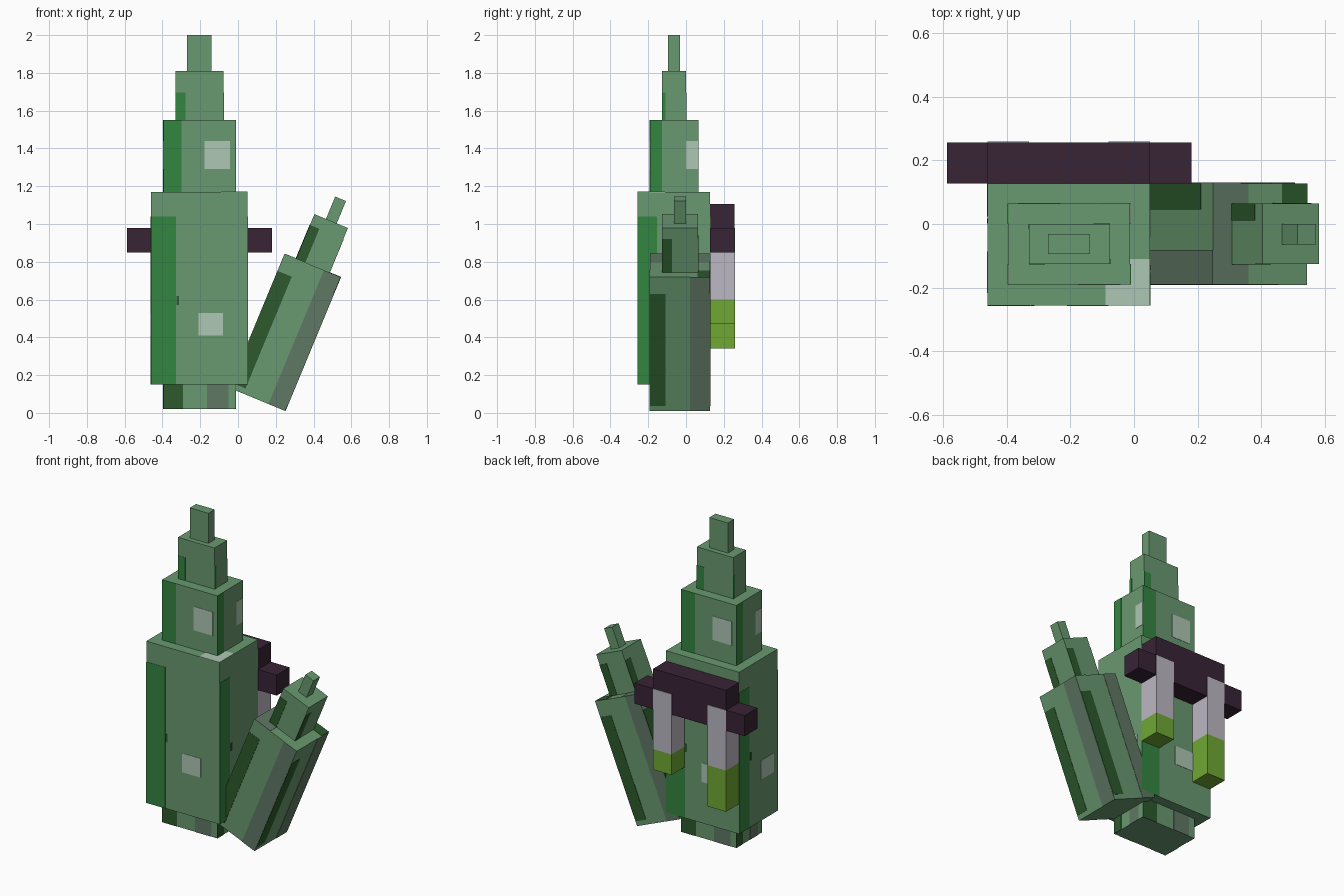
import bpy, bmesh, math
from mathutils import Matrix, Vector

if "Cube" in bpy.data.objects:
    bpy.data.objects.remove(bpy.data.objects["Cube"], do_unlink=True)


def linear(c):
    c /= 255
    return c / 12.92 if c <= 0.04045 else ((c + 0.055) / 1.055) ** 2.4


def material(name, r, g, b):
    mat = bpy.data.materials.new(name)
    mat.use_nodes = True
    col = (linear(r), linear(g), linear(b), 1)
    mat.diffuse_color = col
    mat.node_tree.nodes["Principled BSDF"].inputs["Base Color"].default_value = col
    return mat


GREEN = material("crystal green", 105, 153, 112)
LEAF = material("leaf green", 52, 134, 64)
DEEP = material("deep green", 44, 90, 44)
GREY = material("grey green", 96, 120, 100)
PALE = material("pale green", 174, 199, 179)
PURPLE = material("dark purple", 56, 35, 53)
GLASS = material("glass grey", 188, 184, 196)
LIME = material("lime", 112, 168, 52)

THICK = 0.004


def add_box(bm, lo, hi, index):
    lo, hi = Vector(lo), Vector(hi)
    size = hi - lo
    mat = Matrix.Translation((lo + hi) / 2) @ Matrix.Diagonal((*size, 1))
    made = bmesh.ops.create_cube(bm, size=1, matrix=mat)
    for f in {f for v in made["verts"] for f in v.link_faces}:
        f.material_index = index


def block(name, x, y, z, color=GREEN, sides=(), tops=(), matrix=None):
    """Box with painted plates.
    sides: (color, z0, z1, wide span, narrow span); spans are fractions
    measured from the left edge of each wall as seen from outside.
    tops: (color, x0, x1, y0, y1) plates on the upper face."""
    bm = bmesh.new()
    mats = [color]

    def slot(m):
        if m not in mats:
            mats.append(m)
        return mats.index(m)

    add_box(bm, (x[0], y[0], z[0]), (x[1], y[1], z[1]), 0)
    h = THICK / 2
    w, d = x[1] - x[0], y[1] - y[0]
    for col, z0, z1, wide, narrow in sides:
        i = slot(col)
        a, b = (f * w for f in wide)
        c, e = (f * d for f in narrow)
        add_box(bm, (x[0] + a, y[0] - h, z0), (x[0] + b, y[0] + h, z1), i)
        add_box(bm, (x[1] - b, y[1] - h, z0), (x[1] - a, y[1] + h, z1), i)
        add_box(bm, (x[1] - h, y[0] + c, z0), (x[1] + h, y[0] + e, z1), i)
        add_box(bm, (x[0] - h, y[1] - e, z0), (x[0] + h, y[1] - c, z1), i)
    for col, x0, x1, y0, y1 in tops:
        add_box(bm, (x0, y0, z[1] - h), (x1, y1, z[1] + h), slot(col))

    me = bpy.data.meshes.new(name)
    bm.to_mesh(me)
    bm.free()
    for m in mats:
        me.materials.append(m)
    ob = bpy.data.objects.new(name, me)
    bpy.context.collection.objects.link(ob)
    if matrix:
        ob.matrix_world = matrix
    return ob


# Main stepped crystal
block("crystal_base", (-.395, -.012), (-.19, .064), (.02, .15), sides=[
    (DEEP, .02, .15, (0, .27), (0, .25)),
    (GREY, .02, .15, (.6, .9), (.55, .85))])
block("crystal_body", (-.46, .05), (-.256, .128), (.15, 1.17), sides=[
    (LEAF, .15, 1.04, (0, .26), (0, .27)),
    (PALE, .41, .53, (.49, .745), (.56, .9)),
    (DEEP, .57, .62, (.265, .29), (.29, .33))],
    tops=[(PALE, -.09, .05, -.256, -.19), (PALE, -.012, .05, -.19, -.11)])
block("crystal_middle", (-.395, -.012), (-.19, .064), (1.17, 1.55), sides=[
    (LEAF, 1.17, 1.55, (0, .25), (0, .25)),
    (PALE, 1.29, 1.44, (.57, .92), (.75, 1))])
block("crystal_upper", (-.33, -.076), (-.126, 0), (1.55, 1.81), sides=[
    (LEAF, 1.55, 1.695, (0, .2), (0, .13))])
block("crystal_tip", (-.27, -.14), (-.095, -.032), (1.81, 2))

# Leaning side crystal, built upright from its lower outer edge
lean = Matrix.Translation((.25, 0, .01)) @ Matrix.Rotation(math.radians(22.5), 4, 'Y')
block("side_crystal_body", (-.32, 0), (-.19, .128), (0, .767), matrix=lean, sides=[
    (DEEP, .03, .67, (0, .25), (0, .26)),
    (GREY, 0, .767, (.7, 1), (.66, 1))],
    tops=[(GREY, -.32, -.2, -.19, .128), (DEEP, -.085, 0, .06, .128)])
block("side_crystal_middle", (-.256, -.064), (-.126, .064), (.767, 1.022), matrix=lean,
      sides=[(DEEP, .767, .96, (0, .28), (0, .28))])
block("side_crystal_tip", (-.19, -.128), (-.064, 0), (1.022, 1.15), matrix=lean)

# Rack on the back with its two end pegs
block("rack_bar", (-.46, .05), (.128, .256), (.85, 1.105), PURPLE)
for name, x in (("left", (.05, .18)), ("right", (-.588, -.46))):
    block(name + "_rack_peg", x, (.128, .256), (.85, .98), PURPLE)

# Hanging vials with filled lower ends
for name, x, bottom in (("left", (-.08, .05), .47), ("right", (-.46, -.33), .34)):
    block(name + "_vial_glass", x, (.128, .259), (.6, .98), GLASS)
    block(name + "_vial_liquid", x, (.128, .259), (bottom, .6), LIME)
